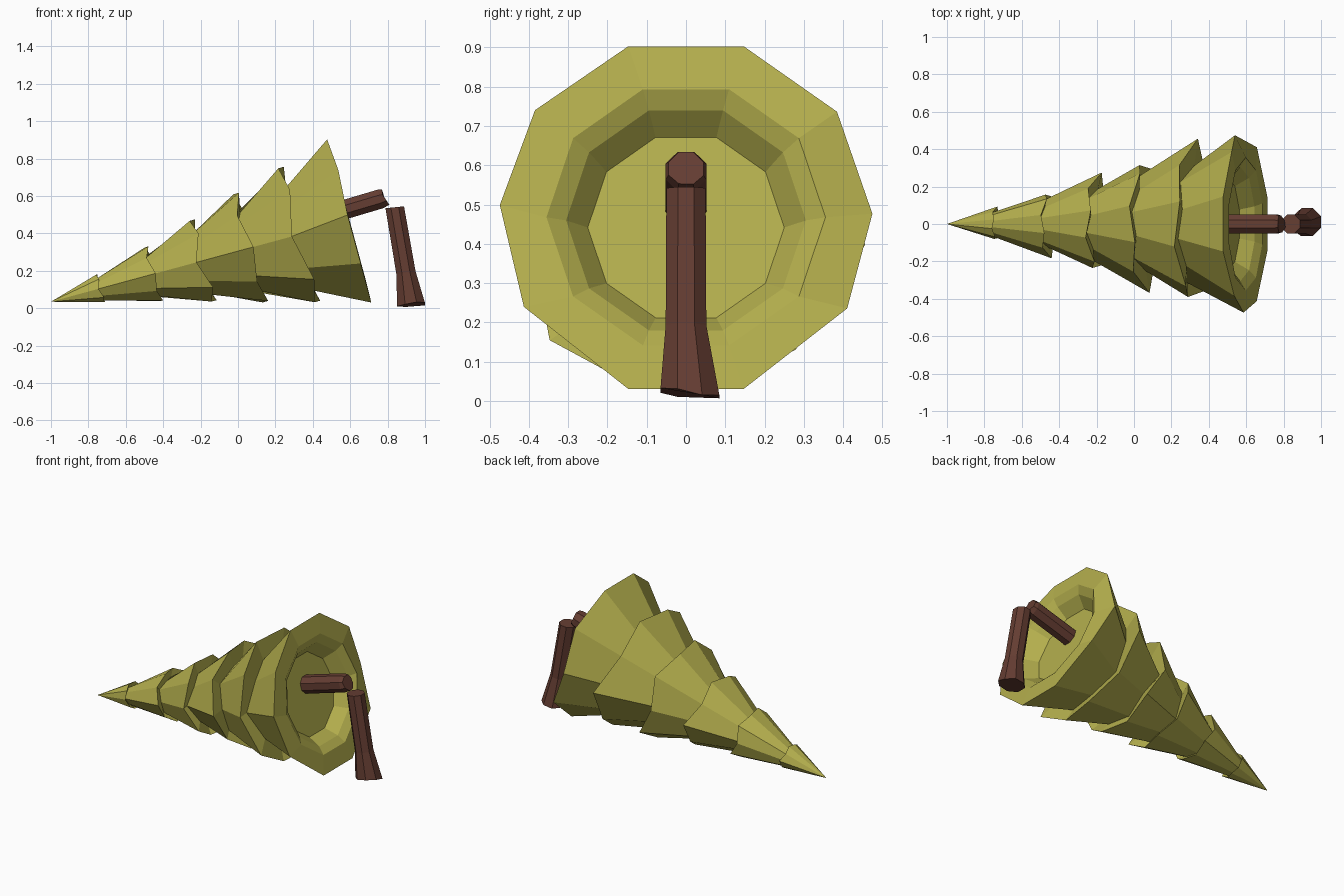
import bpy, bmesh, math
from mathutils import Vector

if "Cube" in bpy.data.objects:
    bpy.data.objects.remove(bpy.data.objects["Cube"])

SIDES = 10
TILT = math.radians(15.15)
TIP = Vector((-1, 0, 0.035))
AXIS = Vector((math.cos(TILT), 0, math.sin(TILT)))
UP = Vector((-math.sin(TILT), 0, math.cos(TILT)))
FRONT = Vector((0, -1, 0))


def material(name, rgb):
    m = bpy.data.materials.new(name)
    m.diffuse_color = (*rgb, 1)
    m.use_nodes = True
    m.node_tree.nodes["Principled BSDF"].inputs["Base Color"].default_value = m.diffuse_color
    return m


def finish(name, bm, mat):
    bmesh.ops.recalc_face_normals(bm, faces=bm.faces)
    me = bpy.data.meshes.new(name)
    bm.to_mesh(me)
    bm.free()
    me.materials.append(mat)
    ob = bpy.data.objects.new(name, me)
    bpy.context.collection.objects.link(ob)
    return ob


def bridge(bm, a, b):
    n = len(a)
    for i in range(n):
        bm.faces.new((a[i], a[(i + 1) % n], b[(i + 1) % n], b[i]))


leaf = material("foliage", (0.46, 0.43, 0.075))
bark = material("bark", (0.13, 0.047, 0.032))

# Foliage: stacked tiers along the tilted axis, (distance from tip, rim radius)
TIERS = [(0.28, 0.08), (0.58, 0.157), (0.857, 0.235), (1.122, 0.315),
         (1.39, 0.39), (1.652, 0.475)]


def ring(bm, s, r, shift={}, scale={}, turn={}):
    out = []
    for k in range(SIDES):
        a = math.tau * k / SIDES + turn.get(k, 0)
        rad = r * scale.get(k, 1)
        out.append(bm.verts.new(TIP + AXIS * (s + shift.get(k, 0))
                                + FRONT * rad * math.cos(a) + UP * rad * math.sin(a)))
    return out


bm = bmesh.new()
tip = bm.verts.new(TIP)
prev = None
for i, (s, r) in enumerate(TIERS):
    last = i == len(TIERS) - 1
    # zigzag rim: every other corner is pulled back, one side flares out
    short = {0: -0.055, 2: -0.03, 4: -0.04, 6: -0.03, 8: -0.03}
    wide = {5: 1.17, 1: 1.06, 9: 1.1}
    turn = {}
    if i % 2:
        short = {(5 - k) % SIDES: v for k, v in short.items()}
        wide = {(5 - k) % SIDES: v for k, v in wide.items()}
    if last:
        short, wide = {5: -0.05, 1: 0.015}, {}
        turn = {0: 0.07, 9: 0.11, 5: -0.05, 6: -0.1}
    else:
        f = min(1, r / 0.25)
        short = {k: v * f for k, v in short.items()}
    rim = ring(bm, s, r, short, wide, turn)
    if prev is None:
        for k in range(SIDES):
            bm.faces.new((tip, rim[k], rim[(k + 1) % SIDES]))
    else:
        bridge(bm, prev, rim)
    if not last:
        # notch under the rim, deeper on the upper side
        depth = {k: 0.8 - 0.15 * max(0, math.sin(math.tau * k / SIDES))
                 for k in range(SIDES)}
        prev = ring(bm, s - 0.02, r, {k: v * 0.8 for k, v in short.items()}, depth)
        bridge(bm, rim, prev)
    else:
        # Hollow underside
        for s2, r2 in ((1.655, 0.355), (1.625, 0.305), (1.555, 0.25)):
            nxt = ring(bm, s2, r2)
            bridge(bm, rim, nxt)
            rim = nxt
        bm.faces.new(rim)
finish("foliage", bm, leaf)


def log(name, stations, ragged, n=8):
    """Tube through (centre, direction, radius) stations; the last end is ragged."""
    bm = bmesh.new()
    rows = []
    for c, d, r in stations:
        d = Vector(d).normalized()
        side = Vector((0, 1, 0))
        up = d.cross(side)
        rows.append([bm.verts.new(Vector(c) + r * (side * math.cos(a) + up * math.sin(a)))
                     for a in (math.tau * (k + 0.5) / n for k in range(n))])
    for a, b in zip(rows, rows[1:]):
        bridge(bm, a, b)
    for v, t in zip(rows[-1], ragged):
        v.co += Vector(stations[-1][1]).normalized() * t
    bm.faces.new(rows[0])
    bm.faces.new(rows[-1])
    return finish(name, bm, bark)


# Broken trunk: upper stub inside the foliage and leaning stump
d = (0.95, 0, 0.28)
log("trunk_stub", [((0.46, 0, 0.495), d, 0.056), ((0.76, 0, 0.584), d, 0.056),
                   ((0.778, 0, 0.59), d, 0.048)],
    ragged=(0, 0.005, 0.005, 0, 0.01, 0.02, 0.015, 0.005))
log("stump", [((0.838, 0, 0.54), (0.1, 0, -1), 0.054),
              ((0.898, 0, 0.19), (0.15, 0, -1), 0.056),
              ((0.925, 0.01, 0.018), (0.1, 0, -1), 0.081)],
    ragged=(0.006, 0.01, -0.006, -0.012, -0.006, 0, 0, 0.008))
